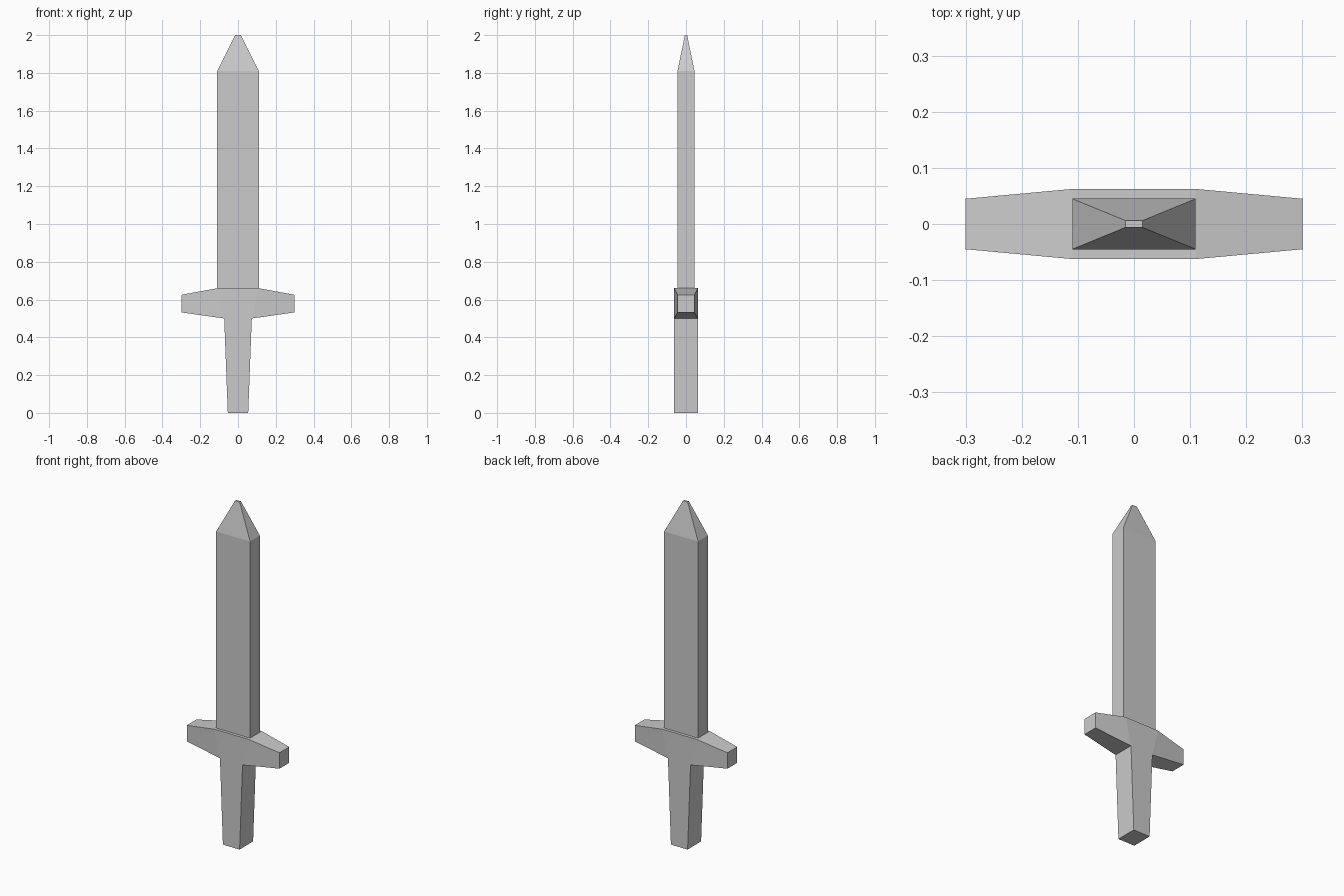
import bpy, bmesh

if "Cube" in bpy.data.objects:
    bpy.data.objects.remove(bpy.data.objects["Cube"])


def loft_rects(bm, sections):
    """Loft rectangles (z, half_x, half_y) into a capped column."""
    rings = [[bm.verts.new((sx * hx, sy * hy, z))
              for sx, sy in ((-1, -1), (1, -1), (1, 1), (-1, 1))]
             for z, hx, hy in sections]
    for a, b in zip(rings, rings[1:]):
        for i in range(4):
            j = (i + 1) % 4
            bm.faces.new((a[i], a[j], b[j], b[i]))
    bm.faces.new(rings[0][::-1])
    bm.faces.new(rings[-1])


def finish(bm, name):
    bmesh.ops.recalc_face_normals(bm, faces=bm.faces[:])
    mesh = bpy.data.meshes.new(name)
    bm.to_mesh(mesh)
    bm.free()
    obj = bpy.data.objects.new(name, mesh)
    bpy.context.collection.objects.link(obj)
    return obj


# Blade with a tapered, blunt tip
bm = bmesh.new()
loft_rects(bm, [(0.66, 0.11, 0.045), (1.81, 0.11, 0.045), (2.0, 0.015, 0.006)])
finish(bm, "blade")

# Hilt: grip column, with the crossguard arms extruded from its upper sides
bm = bmesh.new()
loft_rects(bm, [(0.0, 0.054, 0.0625), (0.5, 0.073, 0.0625), (0.66, 0.11, 0.0625)])
bm.normal_update()
arms = [f for f in bm.faces
        if f.calc_center_median().z > 0.5 and abs(f.normal.x) > 0.5]
for face in bmesh.ops.extrude_discrete_faces(bm, faces=arms)["faces"]:
    side = 1 if face.calc_center_median().x > 0 else -1
    for v in face.verts:
        v.co = (side * 0.3,
                0.045 if v.co.y > 0 else -0.045,
                0.625 if v.co.z > 0.6 else 0.532)
finish(bm, "hilt")
